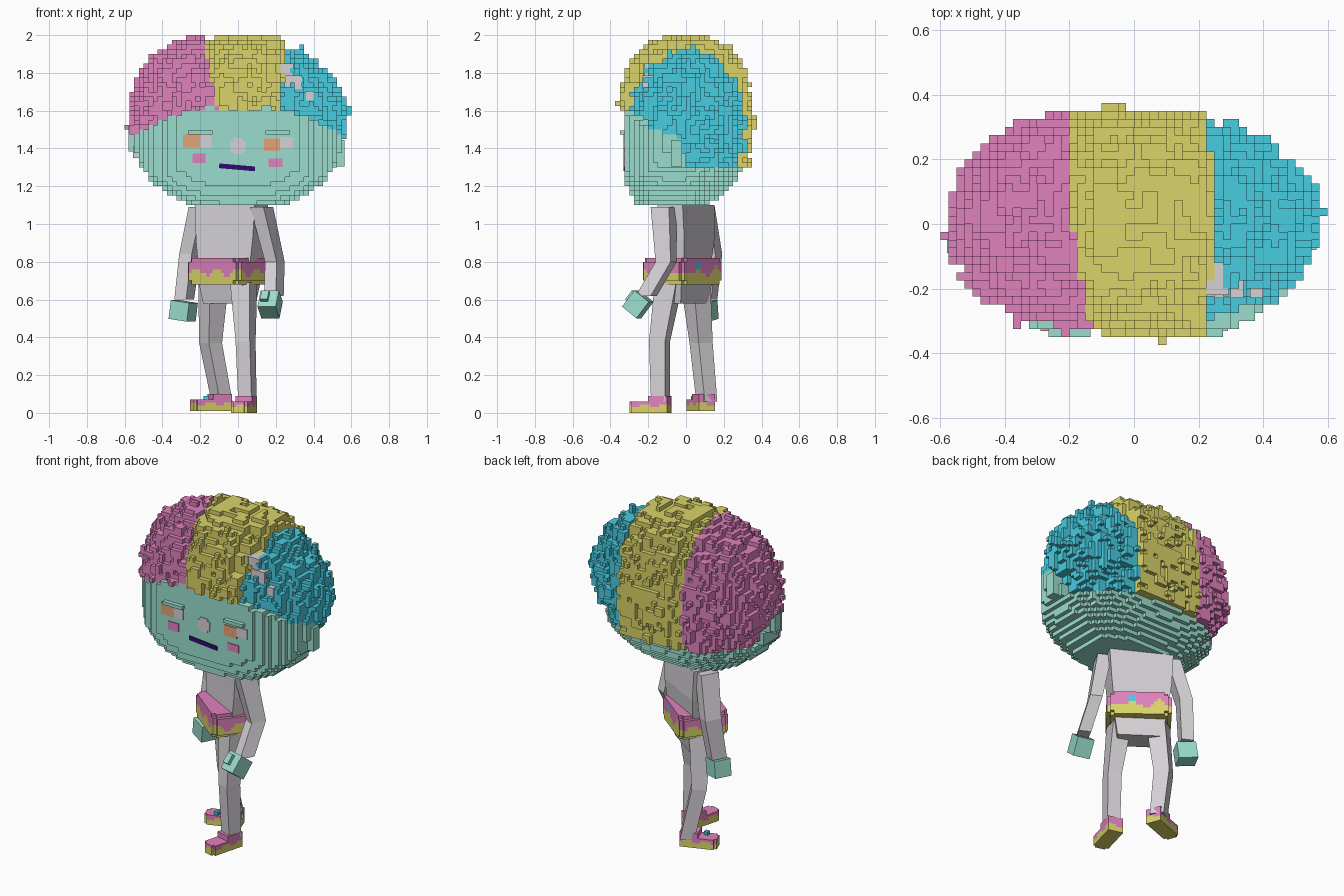
import bpy, bmesh
from math import radians, sin
from mathutils import Vector, Matrix, noise

if "Cube" in bpy.data.objects:
    bpy.data.objects.remove(bpy.data.objects["Cube"])


def material(name, rgb):
    """Flat material from display values 0-255."""
    lin = [((c / 255 + 0.055) / 1.055) ** 2.4 for c in rgb] + [1]
    m = bpy.data.materials.new(name)
    m.use_nodes = True
    m.diffuse_color = lin
    m.node_tree.nodes["Principled BSDF"].inputs["Base Color"].default_value = lin
    return m


MATS = [material("teal_skin", (154, 222, 205)), material("grey_cloth", (214, 210, 215)),
        material("pink", (224, 130, 190)), material("yellow", (218, 212, 104)),
        material("cyan", (72, 204, 224)), material("orange", (228, 164, 116)),
        material("indigo", (45, 10, 110))]
TEAL, GREY, PINK, YELLOW, CYAN, ORANGE, INDIGO = range(7)


def finish(name, bm, place=Matrix()):
    me = bpy.data.meshes.new(name)
    bmesh.ops.recalc_face_normals(bm, faces=bm.faces)
    bm.to_mesh(me)
    bm.free()
    for m in MATS:
        me.materials.append(m)
    ob = bpy.data.objects.new(name, me)
    ob.matrix_world = place
    bpy.context.collection.objects.link(ob)
    return ob


def placed(loc, yaw=0, pitch=0, roll=0):
    return (Matrix.Translation(loc) @ Matrix.Rotation(radians(yaw), 4, "Z")
            @ Matrix.Rotation(radians(roll), 4, "Y") @ Matrix.Rotation(radians(pitch), 4, "X"))


def box(name, loc, size, mat, **turn):
    bm = bmesh.new()
    bmesh.ops.create_cube(bm, size=1)
    bmesh.ops.scale(bm, vec=size, verts=bm.verts)
    for f in bm.faces:
        f.material_index = mat
    return finish(name, bm, placed(loc, **turn))


def limb(name, yaw, mat, sections):
    """Loft of turned rectangles, each given as (x, y, z, width, depth)."""
    bm = bmesh.new()
    turn = Matrix.Rotation(radians(yaw), 3, "Z")
    rings = [[bm.verts.new(Vector((x, y, z)) + turn @ Vector((sx * w / 2, sy * d / 2, 0)))
              for sx, sy in ((-1, -1), (1, -1), (1, 1), (-1, 1))]
             for x, y, z, w, d in sections]
    bm.faces.new(rings[0])
    bm.faces.new(rings[-1])
    for a, b in zip(rings, rings[1:]):
        for i in range(4):
            j = (i + 1) % 4
            bm.faces.new((a[i], a[j], b[j], b[i]))
    for f in bm.faces:
        f.material_index = mat
    return finish(name, bm)


def blocks(name, rule, lo, hi, step, place=Matrix()):
    """Skin of the blocks for which rule(x, y, z) gives a material."""
    n = [round((h - l) / step) for l, h in zip(lo, hi)]
    cells = {}
    for i in range(n[0]):
        for j in range(n[1]):
            for k in range(n[2]):
                m = rule(*(l + (c + 0.5) * step for l, c in zip(lo, (i, j, k))))
                if m is not None:
                    cells[i, j, k] = m
    bm = bmesh.new()
    verts = {}

    def corner(key):
        if key not in verts:
            verts[key] = bm.verts.new([l + c * step for l, c in zip(lo, key)])
        return verts[key]

    for cell, m in cells.items():
        for a in range(3):
            u, v = (a + 1) % 3, (a + 2) % 3
            for side in (0, 1):
                near = list(cell)
                near[a] += 2 * side - 1
                if tuple(near) in cells:
                    continue
                quad = []
                for du, dv in ((0, 0), (1, 0), (1, 1), (0, 1)):
                    key = list(cell)
                    key[a] += side
                    key[u] += du
                    key[v] += dv
                    quad.append(corner(tuple(key)))
                f = bm.faces.new(quad if side else quad[::-1])
                f.material_index = m
    return finish(name, bm, place)


# Head and hair, split by a hairline that drops behind the ears
def is_hair(x, y, z):
    front = 1.59 if abs(x) < 0.12 else 1.63 - 0.5 * x * x
    t = min(max((y + 0.05) / 0.06, 0), 1)
    return z > front + (1.3 - front) * t


def plan(x, y, depth):
    return (x / 0.57) ** 2 + (y / depth) ** 2


def head_rule(x, y, z):
    if is_hair(x, y, z):
        return None
    d = (abs(x) / 0.56) ** 2.3 + (abs(z - 1.53) / 0.46) ** 2.3
    d += (-y / 0.35) ** 6 if y < 0 else (y / 0.34) ** 1.7
    return TEAL if d < 1 and plan(x, y, 0.375) < 1 and y > -0.325 else None


# Hair lobes: width power, height, height power, front depth, depth power
LOBES = {PINK: (2.8, 0.465, 2.4, 0.33, 2.0), YELLOW: (2.8, 0.466, 2.4, 0.345, 2.3),
         CYAN: (2.3, 0.44, 2.0, 0.315, 1.9)}


def hair_rule(x, y, z):
    if not is_hair(x, y, z):
        return None
    left_edge = -0.17 - 0.1 * y - 0.1 * max(z - 1.8, 0)
    if y < -0.2:
        left_edge += 0.15 * max(1.8 - z, 0)
    lobe = PINK if x < left_edge else YELLOW if x < 0.26 - 0.4 * y * y else CYAN
    px, rz, pz, front, py = LOBES[lobe]
    wide = 0.565 - 0.4 * max(1.5 - z, 0)
    d = (abs(x) / wide) ** px + (abs(z - 1.53) / rz) ** pz
    d += (abs(y) / (front if y < 0 else 0.345)) ** py
    p = Vector((x, y, z))
    limit = 1.02 + 0.2 * noise.noise(p * 21) + 0.1 * noise.noise(p * 9)
    # partings between the lobes, deeper beside the clip
    if z > 1.75 and min(abs(x + 0.16), abs(x - 0.26)) < 0.025:
        limit -= 0.15
    if z > 1.75 and y < -0.1 and 0.16 < x < 0.28:
        limit -= 0.25
    return lobe if d < limit and plan(x, y, 0.365) < limit else None


blocks("head", head_rule, (-0.6, -0.4, 1.1), (0.6, 0.4, 1.65), 0.025)
blocks("hair", hair_rule, (-0.6, -0.4, 1.25), (0.6, 0.4, 2.0), 0.025)

# Ears, earring and hair clip
box("right_ear", (-0.545, -0.06, 1.45), (0.07, 0.06, 0.13), TEAL)
box("left_ear", (0.53, -0.05, 1.375), (0.07, 0.06, 0.14), TEAL)
box("earring", (-0.54, -0.095, 1.38), (0.03, 0.03, 0.06), GREY)
for name, loc, size in (("upper", (0.235, -0.17, 1.815), (0.12, 0.1, 0.07)),
                        ("middle", (0.295, -0.18, 1.75), (0.09, 0.1, 0.07)),
                        ("lower", (0.38, -0.18, 1.68), (0.04, 0.1, 0.05))):
    box(name + "_hair_clip", loc, size, GREY)

# Face plates
FACE = -0.327
for name, x, z, w, h, mat in [
        ("right_eye_iris", -0.245, 1.44, 0.09, 0.07, ORANGE),
        ("right_eye_white", -0.17, 1.44, 0.06, 0.07, GREY),
        ("left_eye_iris", 0.18, 1.42, 0.085, 0.065, ORANGE),
        ("left_eye_white", 0.257, 1.43, 0.07, 0.06, GREY),
        ("right_cheek", -0.207, 1.348, 0.07, 0.05, PINK),
        ("left_cheek", 0.198, 1.325, 0.075, 0.045, PINK),
        ("nose_middle", 0, 1.412, 0.078, 0.055, GREY),
        ("nose_ends", 0, 1.412, 0.05, 0.085, GREY)]:
    box(name, (x, FACE, z), (w, 0.008, h), mat)
box("mouth", (-0.005, FACE, 1.3), (0.19, 0.008, 0.025), INDIGO, roll=5)
for name, x in (("right_brow", -0.2), ("left_brow", 0.21)):
    box(name, (x, -0.335, 1.485), (0.13, 0.03, 0.02), TEAL)

# Torso and hips
limb("torso", -28, GREY, [(-0.04, -0.01, 0.74, 0.3, 0.15), (-0.035, 0, 0.92, 0.34, 0.16),
                          (-0.035, 0, 1.1, 0.36, 0.15)])
limb("hips", -35, GREY, [(-0.045, -0.01, 0.58, 0.25, 0.13), (-0.045, -0.01, 0.74, 0.3, 0.18)])


# Iced ring round the waist, with two sprinkles
def ring_rule(x, y, z):
    slim = 0.02 if abs(z - 0.07) > 0.05 else 0
    if abs(x) > 0.18 - slim or abs(y) > 0.15 - slim or abs(x) + abs(y) > 0.28 - slim:
        return None
    if z < 0.065 + 0.018 * sin(45 * (x - y)) + 0.012 * sin(38 * (x + y)):
        return YELLOW
    spots = ((0.15, -0.11, 0.11), (0.04, 0.14, 0.1))
    if any((Vector(s) - Vector((x, y, z))).length < 0.018 for s in spots):
        return CYAN
    return PINK


blocks("waist_ring", ring_rule, (-0.2, -0.2, 0), (0.2, 0.2, 0.14), 0.02,
       placed((-0.05, -0.02, 0.68), yaw=-38))

# Arms and hands
limb("left_arm", -28, GREY, [(0.125, -0.12, 1.09, 0.08, 0.11), (0.195, -0.105, 0.8, 0.07, 0.09),
                             (0.19, -0.21, 0.62, 0.07, 0.09)])
limb("right_arm", -28, GREY, [(-0.2, 0.085, 1.09, 0.08, 0.11), (-0.255, 0.13, 0.84, 0.075, 0.1),
                              (-0.285, 0.11, 0.6, 0.07, 0.09)])
box("left_hand", (0.17, -0.255, 0.575), (0.1, 0.1, 0.11), TEAL, yaw=-15, pitch=-38)
box("left_thumb", (0.145, -0.28, 0.61), (0.04, 0.05, 0.06), TEAL, yaw=-15, pitch=-38)
box("right_hand", (-0.29, 0.1, 0.54), (0.11, 0.1, 0.1), TEAL, yaw=-28, roll=8)

# Legs
limb("left_leg", -20, GREY, [(0.03, -0.09, 0.69, 0.11, 0.12), (0.04, -0.14, 0.38, 0.08, 0.09),
                             (0.05, -0.135, 0.06, 0.075, 0.08)])
limb("right_leg", -55, GREY, [(-0.13, 0.05, 0.69, 0.11, 0.12), (-0.145, 0.08, 0.37, 0.09, 0.085),
                              (-0.085, 0.11, 0.06, 0.08, 0.08)])


# Shoes: yellow sole, pink upper with a raised heel
def shoe_rule(x, y, z):
    top = 0.09 if y > 0 else 0.06
    if z > top or (abs(x) > 0.035 and y < -0.085):
        return None
    return YELLOW if z < 0.04 + 0.012 * sin(60 * (x + y)) else PINK


for name, loc, yaw in (("left_shoe", (0.03, -0.19, 0), -15), ("right_shoe", (-0.145, 0.075, 0.01), -70)):
    blocks(name, shoe_rule, (-0.045, -0.105, 0), (0.045, 0.105, 0.09), 0.015, placed(loc, yaw=yaw))
box("shoe_charm", (-0.17, 0.04, 0.08), (0.025, 0.025, 0.02), CYAN)
